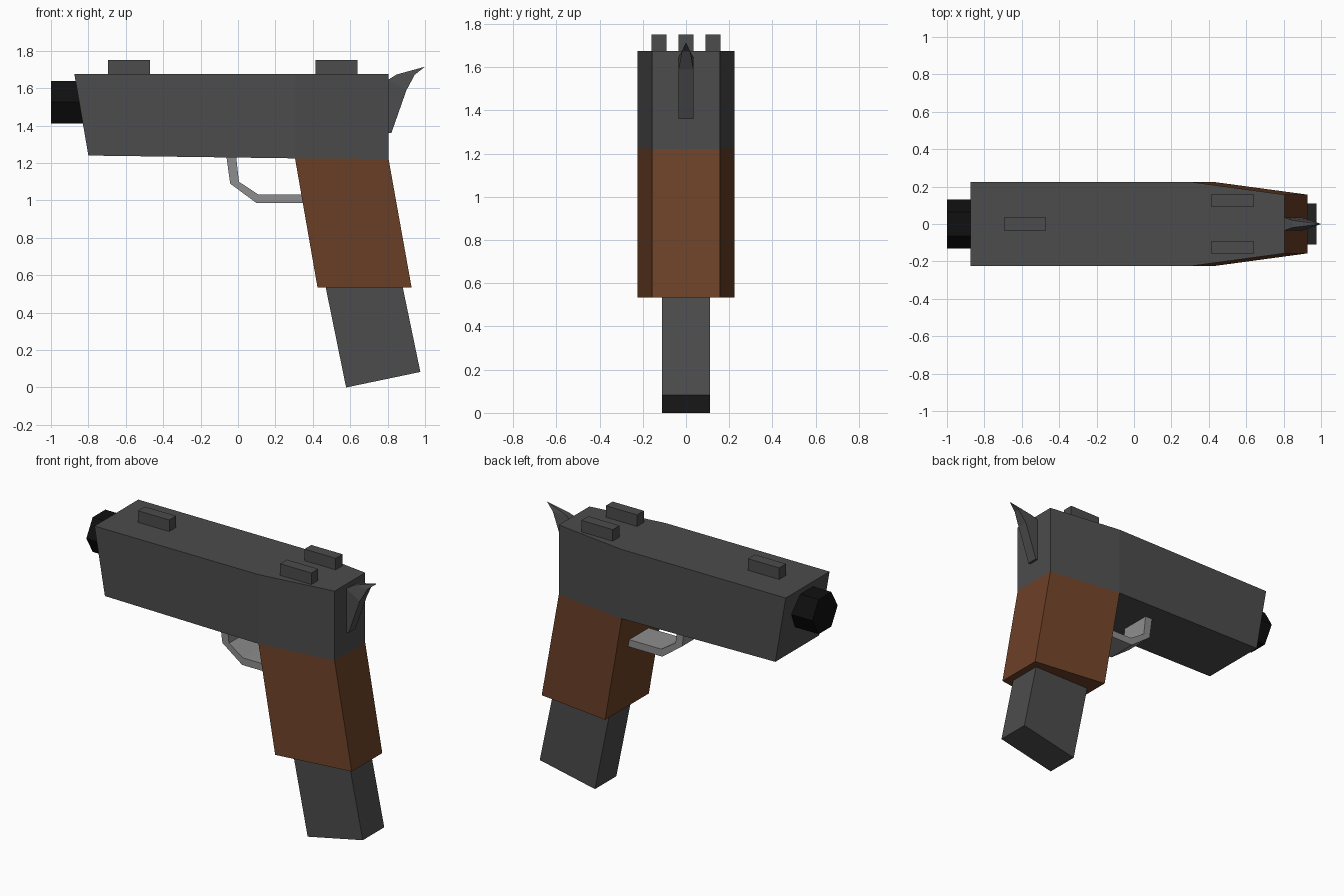
import bpy, bmesh, math

if "Cube" in bpy.data.objects:
    bpy.data.objects.remove(bpy.data.objects["Cube"])


def material(name, rgb):
    m = bpy.data.materials.new(name)
    m.diffuse_color = (*rgb, 1)
    m.use_nodes = True
    m.node_tree.nodes["Principled BSDF"].inputs["Base Color"].default_value = m.diffuse_color
    return m


GREY = material("dark grey metal", (0.072, 0.072, 0.072))
BROWN = material("brown wood", (0.150, 0.051, 0.020))
BLACK = material("black", (0.005, 0.005, 0.005))
STEEL = material("light steel", (0.27, 0.27, 0.27))


def loft(name, sections, mat, y=0.0):
    """Skin four-sided rings; each section is (xz point, xz point, half width)."""
    bm = bmesh.new()
    rings = []
    for p, q, w in sections:
        rings.append([bm.verts.new((a[0], y + s * w, a[1]))
                      for a, s in ((p, -1), (p, 1), (q, 1), (q, -1))])
    for r, t in zip(rings, rings[1:]):
        for i in range(4):
            j = (i + 1) % 4
            bm.faces.new((r[i], r[j], t[j], t[i]))
    bm.faces.new(rings[0])
    bm.faces.new(rings[-1])
    bmesh.ops.remove_doubles(bm, verts=bm.verts, dist=1e-4)
    bmesh.ops.recalc_face_normals(bm, faces=bm.faces)
    mesh = bpy.data.meshes.new(name)
    bm.to_mesh(mesh)
    bm.free()
    mesh.materials.append(mat)
    ob = bpy.data.objects.new(name, mesh)
    bpy.context.collection.objects.link(ob)
    return ob


# Slide with slanted nose and tapered rear
loft("slide", [((-0.875, 1.675), (-0.80, 1.24), 0.225),
               ((0.305, 1.675), (0.305, 1.225), 0.225),
               ((0.805, 1.675), (0.805, 1.222), 0.157)], GREY)

# Raked, tapered grip
loft("grip", [((0.305, 1.225), (0.425, 0.535), 0.225),
              ((0.805, 1.222), (0.928, 0.535), 0.157)], BROWN)

# Magazine below the grip
loft("magazine", [((0.468, 0.54), (0.88, 0.54), 0.11),
                  ((0.578, 0.0), (0.975, 0.083), 0.11)], GREY)

# Trigger guard: bent flat strap, outer and inner edge points
loft("trigger_guard", [((-0.062, 1.235), (-0.01, 1.235), 0.1),
                       ((-0.042, 1.09), (0.005, 1.10), 0.1),
                       ((0.10, 0.985), (0.108, 1.032), 0.1),
                       ((0.36, 0.985), (0.36, 1.032), 0.1)], STEEL)

# Hammer narrowing to a point
loft("hammer", [((0.803, 1.36), (0.82, 1.36), 0.035),
                ((0.803, 1.645), (0.90, 1.588), 0.035),
                ((0.847, 1.673), (0.945, 1.672), 0.019),
                ((1.0, 1.715), (1.0, 1.715), 0.0)], GREY)

# Sights: one at the front, a pair at the rear
for name, x, y in (("front_sight", -0.695, 0), ("rear_sight_right", 0.415, -0.125),
                   ("rear_sight_left", 0.415, 0.125)):
    loft(name, [((x, 1.67), (x, 1.75), 0.035),
                ((x + 0.225, 1.67), (x + 0.225, 1.75), 0.035)], GREY, y)

# Six-sided barrel
bpy.ops.mesh.primitive_cylinder_add(vertices=6, radius=0.13, depth=0.3,
                                    location=(-0.85, 0, 1.525),
                                    rotation=(0, math.pi / 2, 0))
barrel = bpy.context.object
barrel.name = "barrel"
bpy.ops.object.transform_apply(rotation=True)
# points of the hexagon go to top and bottom
if max(v.co.z for v in barrel.data.vertices) < 0.125:
    barrel.rotation_euler.x = math.pi / 6
barrel.data.materials.append(BLACK)
